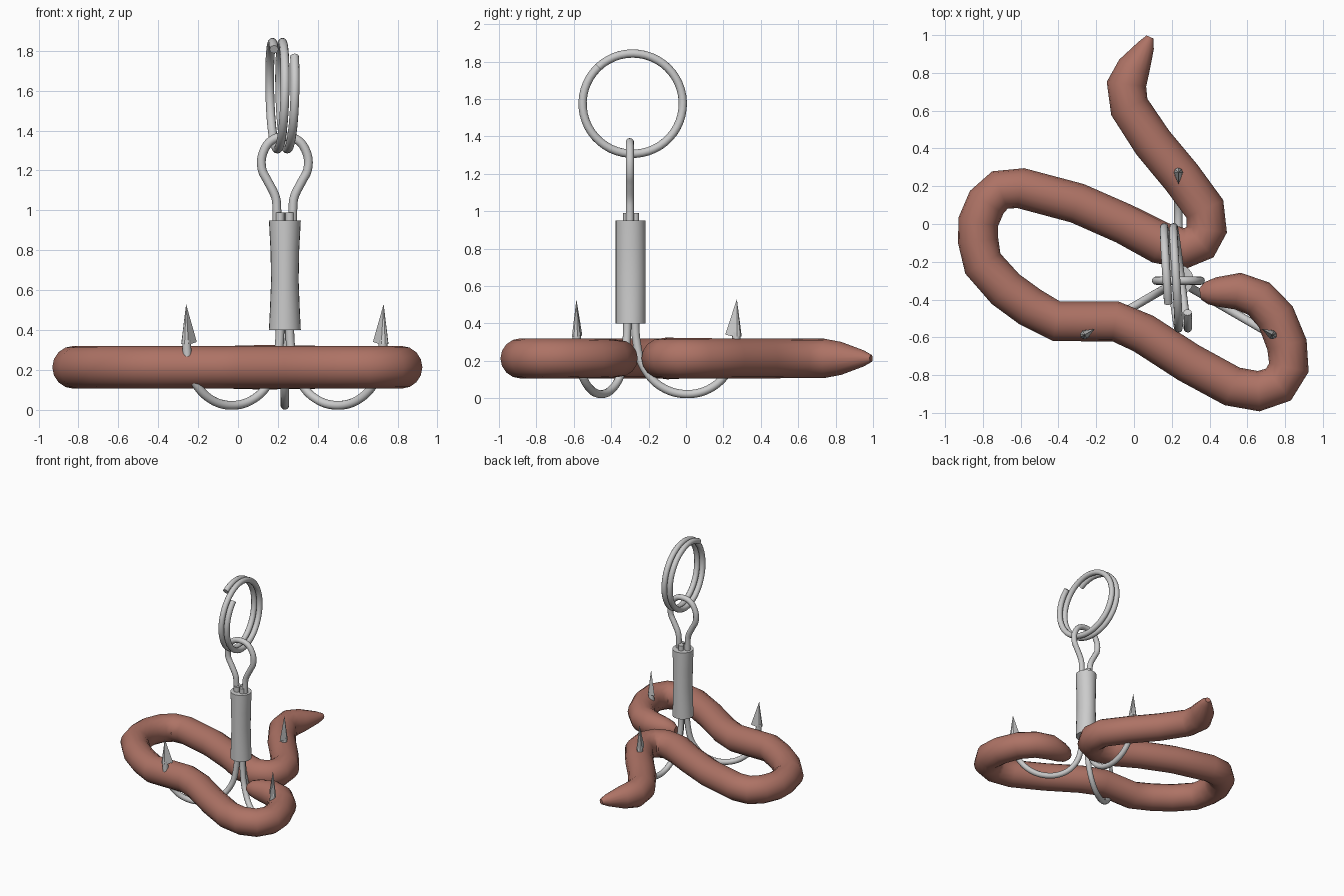
import bpy, bmesh
from math import sin, cos, pi, radians
from mathutils import Vector, Matrix

if "Cube" in bpy.data.objects:
    bpy.data.objects.remove(bpy.data.objects["Cube"])

AX, AY = 0.235, -0.30   # axis of the shank
WIRE = 0.022


def finish(name, bm, angle=40, mat=None):
    bmesh.ops.recalc_face_normals(bm, faces=bm.faces)
    me = bpy.data.meshes.new(name)
    bm.to_mesh(me)
    bm.free()
    ob = bpy.data.objects.new(name, me)
    bpy.context.collection.objects.link(ob)
    if mat:
        me.materials.append(mat)
    bpy.context.view_layer.objects.active = ob
    ob.select_set(True)
    bpy.ops.object.shade_smooth_by_angle(angle=radians(angle))
    ob.select_set(False)
    return ob


def smooth_path(pts, steps=5):
    """Catmull-Rom through the points."""
    p = [Vector(q) for q in pts]
    p = [2 * p[0] - p[1]] + p + [2 * p[-1] - p[-2]]
    out = []
    for a, b, c, d in zip(p, p[1:], p[2:], p[3:]):
        for i in range(steps):
            t = i / steps
            out.append(0.5 * (2 * b + (c - a) * t + (2 * a - 5 * b + 4 * c - d) * t * t
                              + (3 * b - a - 3 * c + d) * t ** 3))
    return out + [p[-2]]


def sweep(bm, path, radii, sides, up):
    """Capped tube along a planar path; up is the plane's normal."""
    path, up = [Vector(p) for p in path], Vector(up)
    rings = []
    for i, p in enumerate(path):
        t = (path[min(i + 1, len(path) - 1)] - path[max(i - 1, 0)]).normalized()
        u = t.cross(up).normalized()
        w = u.cross(t)
        r = radii if isinstance(radii, float) else radii[i]
        rings.append([bm.verts.new(p + r * (cos(a) * u + sin(a) * w))
                      for a in (2 * pi * k / sides for k in range(sides))])
    for A, B in zip(rings, rings[1:]):
        for k in range(sides):
            n = (k + 1) % sides
            bm.faces.new((A[k], A[n], B[n], B[k]))
    bm.faces.new(rings[0])
    bm.faces.new(rings[-1])


# Worm: x, y, radius from pointed tail to blunt head
worm = [(.085, .99, .02), (.065, .945, .045), (.0, .83, .088), (-.04, .74, .105), (-.025, .62, .105),
        (.1, .43, .107), (.25, .25, .107), (.375, .08, .108), (.385, -.03, .108), (.35, -.095, .108),
        (.27, -.13, .108), (.14, -.1, .112), (-.05, 0, .107), (-.3, .11, .107), (-.6, .19, .107),
        (-.71, .18, .107), (-.78, .115, .107), (-.825, .01, .107), (-.825, -.09, .107), (-.80, -.21, .107),
        (-.68, -.345, .107), (-.55, -.44, .107), (-.41, -.515, .107), (-.1, -.515, .107), (.05, -.58, .107),
        (.29, -.735, .107), (.52, -.86, .107), (.66, -.885, .107), (.765, -.85, .107), (.82, -.76, .107),
        (.81, -.64, .107), (.75, -.49, .105), (.66, -.395, .102), (.55, -.355, .098), (.44, -.36, .078),
        (.385, -.365, .06), (.35, -.37, .03)]
skin = bpy.data.materials.new("worm_skin")
skin.diffuse_color = (0.42, 0.17, 0.13, 1)
skin.use_nodes = True
skin.node_tree.nodes["Principled BSDF"].inputs["Base Color"].default_value = skin.diffuse_color
bm = bmesh.new()
sweep(bm, [(x, y, .213) for x, y, r in worm], [r for x, y, r in worm], 16, (0, 0, 1))
finish("worm", bm, 40, skin)

# Three barbed hooks around the axis
profile = [(.028, .99), (.028, .7), (.028, .42), (.036, .3), (.062, .19), (.125, .095), (.21, .04),
           (.3, .022), (.39, .035), (.47, .08), (.53, .15), (.56, .22), (.57, .35)]
for name, ang in (("back", 90), ("left", 210), ("right", 330)):
    bm = bmesh.new()
    sweep(bm, smooth_path([(r, 0, z) for r, z in profile]), WIRE, 12, (0, 1, 0))
    # point: cone with its inner side pulled out into a barb
    base = [bm.verts.new((.572 + .026 * cos(a), .024 * sin(a), .33)) for a in
            (2 * pi * k / 8 for k in range(8))]
    base[4].co = (.51, 0, .34)
    tip = bm.verts.new((.572, 0, .53))
    for k in range(8):
        bm.faces.new((base[k], base[(k + 1) % 8], tip))
    bm.faces.new(base)
    bm.transform(Matrix.Translation((AX, AY, 0)) @ Matrix.Rotation(radians(ang), 4, 'Z'))
    finish(name + "_hook", bm)

# Crimped sleeve, pinched sideways at mid height
bm = bmesh.new()
sleeve = []
for z, sx in ((.40, .08), (.5, .075), (.65, .069), (.8, .072), (.95, .08)):
    sleeve.append([bm.verts.new((AX + sx * cos(a), AY + .004 + .08 * sin(a), z))
                   for a in (2 * pi * k / 24 for k in range(24))])
for A, B in zip(sleeve, sleeve[1:]):
    for k in range(24):
        n = (k + 1) % 24
        bm.faces.new((A[k], A[n], B[n], B[k]))
bm.faces.new(sleeve[0])
bm.faces.new(sleeve[-1])
finish("sleeve", bm)

# Wire eye: half profile mirrored about the axis
half = [(.04, .85), (.04, 1.0), (.048, 1.07), (.085, 1.145), (.113, 1.2), (.116, 1.265), (.09, 1.327), (.05, 1.36)]
eye = [(AX - x, AY, z) for x, z in half] + [(AX, AY, 1.369)] + [(AX + x, AY, z) for x, z in reversed(half)]
bm = bmesh.new()
sweep(bm, smooth_path(eye), WIRE, 12, (0, 1, 0))
finish("eye_loop", bm)

# Split ring: nearly two turns of a slightly tilted helix
ring = []
for i in range(97):
    d = 133 + (840 - 133) * i / 96
    a = radians(d)
    ring.append((.285 - .05 * (d - 180) / 360 - .025 * (1 + cos(a)), -.285 + .268 * cos(a), 1.575 + .268 * sin(a)))
bm = bmesh.new()
sweep(bm, ring, WIRE, 12, (1, 0, 0))
finish("split_ring", bm)
